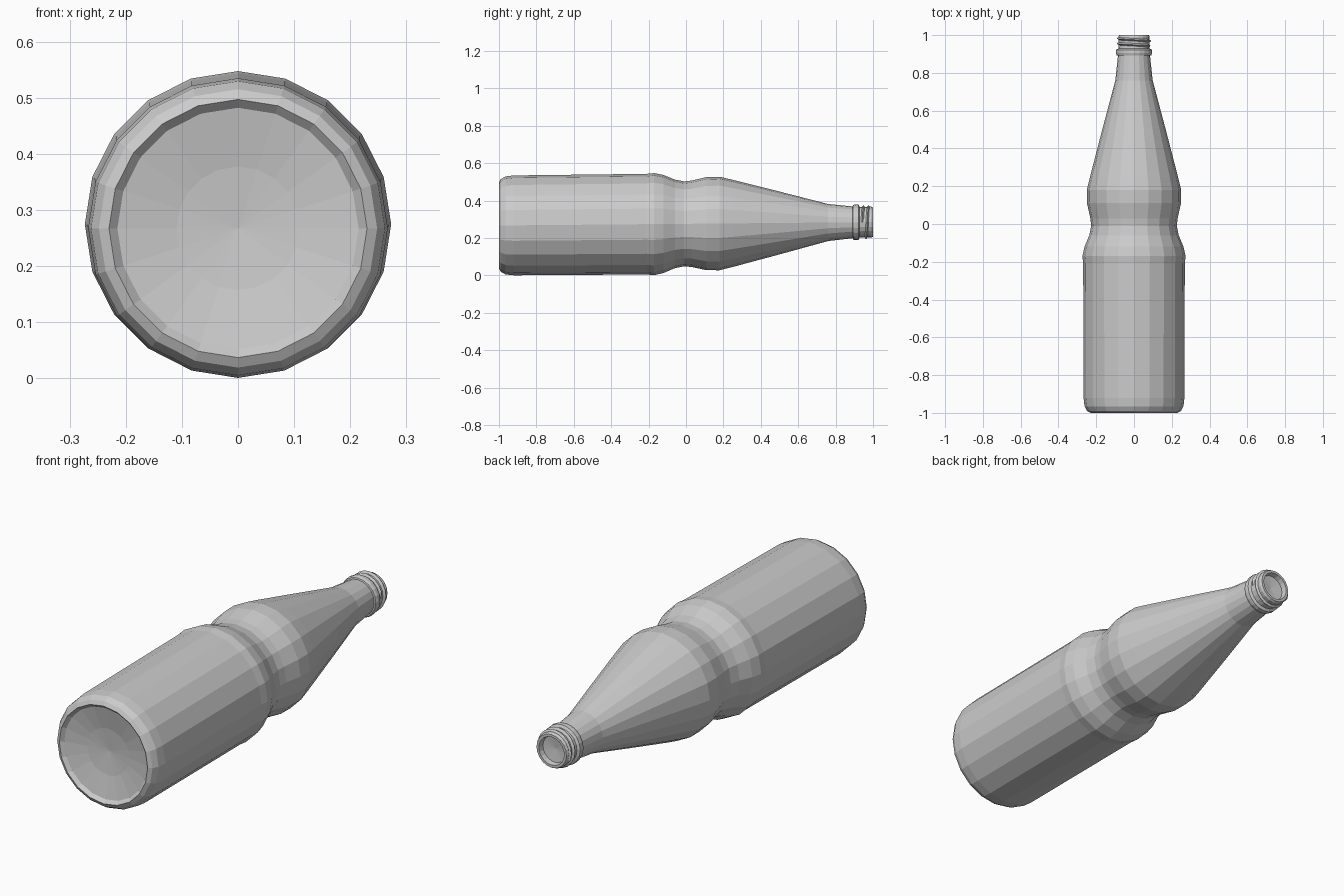
import bpy, bmesh, math
from mathutils import Vector

if "Cube" in bpy.data.objects:
    bpy.data.objects.remove(bpy.data.objects["Cube"])

SIDES = 20


def axis_z(y):
    # The bottle lies down, tilted very slightly up towards the neck
    return 0.276 + 0.009 * y


def ring_point(y, r, a):
    return Vector((r * math.cos(a), y, axis_z(y) + r * math.sin(a)))


def finish(bm, name):
    bmesh.ops.recalc_face_normals(bm, faces=bm.faces)
    mesh = bpy.data.meshes.new(name)
    bm.to_mesh(mesh)
    bm.free()
    obj = bpy.data.objects.new(name, mesh)
    bpy.context.collection.objects.link(obj)
    return obj


def lathe(name, profile, sides=SIDES):
    """Spin a (y, radius) profile around the long axis; radius 0 closes it."""
    bm = bmesh.new()
    rings = []
    for y, r in profile:
        count = sides if r > 0 else 1
        rings.append([bm.verts.new(ring_point(y, r, 2 * math.pi * i / sides - math.pi / 2))
                      for i in range(count)])
    for a, b in zip(rings, rings[1:]):
        for i in range(sides):
            j = (i + 1) % sides
            if len(a) == 1:
                bm.faces.new((a[0], b[i], b[j]))
            elif len(b) == 1:
                bm.faces.new((a[i], a[j], b[0]))
            else:
                bm.faces.new((a[i], a[j], b[j], b[i]))
    return finish(bm, name)


def helix(name, y0, y1, radius, size, turns):
    """Raised triangular thread winding round the neck finish."""
    bm = bmesh.new()
    steps = int(SIDES * turns)
    rows = []
    for s in range(steps + 1):
        t = s / steps
        y = y0 + (y1 - y0) * t
        a = 2 * math.pi * s / SIDES
        h = size if 0 < s < steps else 0.001
        rows.append([bm.verts.new(ring_point(y + dy, radius + dr, a))
                     for dy, dr in ((-size, -0.004), (0, h), (size, -0.004))])
    for a, b in zip(rows, rows[1:]):
        for i in range(3):
            j = (i + 1) % 3
            bm.faces.new((a[i], a[j], b[j], b[i]))
    bm.faces.new(rows[0])
    bm.faces.new(rows[-1])
    return finish(bm, name)


# Bottle: hollowed base, straight body, pinched waist, shoulder, long neck, lip
lathe("bottle_body", [
    (-0.955, 0), (-0.965, 0.11), (-0.985, 0.215), (-1.0, 0.23),
    (-0.99, 0.248), (-0.965, 0.262), (-0.92, 0.267),
    (-0.21, 0.269), (-0.17, 0.273), (-0.12, 0.262), (-0.06, 0.237),
    (-0.01, 0.227), (0.03, 0.231), (0.11, 0.249), (0.18, 0.25), (0.25, 0.233),
    (0.50, 0.168), (0.76, 0.099), (0.89, 0.085),
    (0.955, 0.081), (0.99, 0.083), (1.0, 0.078), (1.0, 0.066),
    (0.975, 0.062), (0.968, 0),
])

# Collar ring under the thread
lathe("neck_collar", [
    (0.89, 0.08), (0.893, 0.092), (0.905, 0.096), (0.922, 0.095), (0.93, 0.08),
])

# Screw thread around the mouth
helix("neck_thread", 0.942, 0.985, 0.083, 0.009, 1.6)
